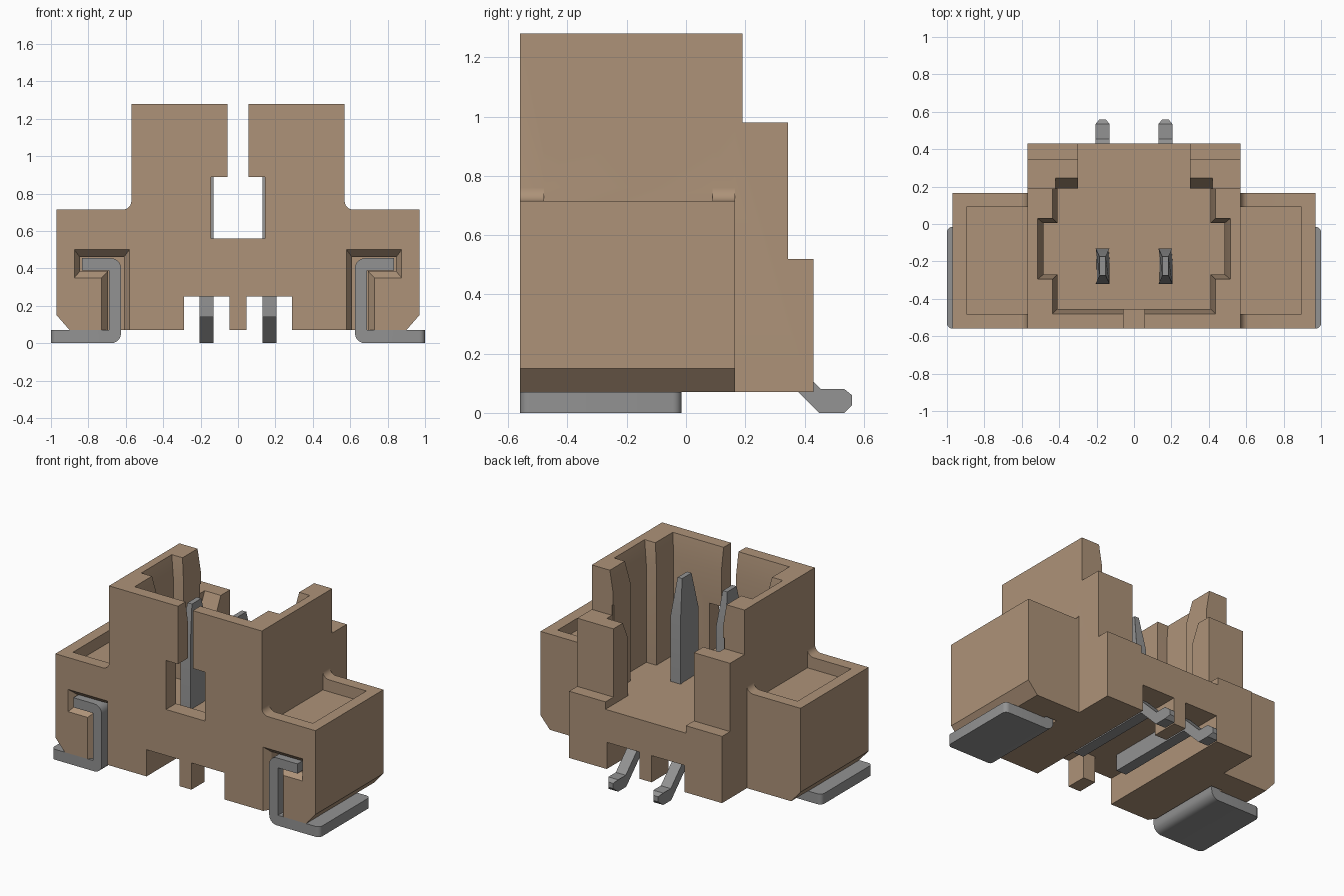
import bpy, bmesh, math
from mathutils import Vector

if "Cube" in bpy.data.objects:
    bpy.data.objects.remove(bpy.data.objects["Cube"], do_unlink=True)


def material(name, rgb):
    m = bpy.data.materials.new(name)
    m.use_nodes = True
    m.diffuse_color = (*rgb, 1)
    m.node_tree.nodes["Principled BSDF"].inputs["Base Color"].default_value = (*rgb, 1)
    return m


TAN = material("tan plastic", (0.42, 0.29, 0.19))
GREY = material("grey metal", (0.29, 0.29, 0.29))


def loft(name, axis, rings, mat=TAN):
    """Skin rings [(position, outline)] stacked along an axis; outlines use the other two axes."""
    def place(p, t):
        return {"x": (t, *p), "y": (p[0], t, p[1]), "z": (*p, t)}[axis]
    bm = bmesh.new()
    loops = [[bm.verts.new(place(p, t)) for p in pts] for t, pts in rings]
    n = len(loops[0])
    for a, b in zip(loops, loops[1:]):
        for i in range(n):
            bm.faces.new((a[i], a[(i + 1) % n], b[(i + 1) % n], b[i]))
    bm.faces.new(loops[0])
    bm.faces.new(loops[-1])
    bmesh.ops.recalc_face_normals(bm, faces=bm.faces)
    mesh = bpy.data.meshes.new(name)
    bm.to_mesh(mesh)
    bm.free()
    mesh.materials.append(mat)
    ob = bpy.data.objects.new(name, mesh)
    bpy.context.collection.objects.link(ob)
    return ob


def prism(name, axis, pts, lo, hi, mat=TAN):
    return loft(name, axis, [(lo, pts), (hi, pts)], mat)


def box(x0, x1, y0, y1, z0, z1):
    return prism("box_cutter", "z", [(x0, y0), (x1, y0), (x1, y1), (x0, y1)], z0, z1)


def combine(ob, other, operation="DIFFERENCE"):
    other.hide_render = True
    m = ob.modifiers.new("bool", "BOOLEAN")
    m.operation, m.solver, m.object = operation, "EXACT", other
    bpy.context.view_layer.objects.active = ob
    bpy.ops.object.modifier_apply(modifier=m.name)
    bpy.data.objects.remove(other, do_unlink=True)


def mirrored(half):
    """Complete a half outline (x > 0) with its reflection."""
    return half + [(-x, v) for x, v in reversed(half)]


def flip(pts, s):
    return [(s * x, v) for x, v in pts]


# Housing: front silhouette with side wings, fillets and chamfered lower corners
fillet = [(0.615 - 0.045 * math.sin(a), 0.76 - 0.045 * math.cos(a))
          for a in [math.pi / 2 * i / 6 for i in range(7)]]
half = [(0.90, 0.07), (0.97, 0.15), (0.97, 0.715)] + fillet + [(0.57, 1.28)]
housing = prism("housing", "y", mirrored(half), -0.56, 0.165)

# Stepped rear of the housing
core = [(-0.56, 0.07), (0.43, 0.07), (0.43, 0.52), (0.345, 0.52), (0.345, 0.98),
        (0.19, 0.98), (0.19, 1.28), (-0.56, 1.28)]
combine(housing, prism("core", "x", core, -0.57, 0.57), "UNION")

# Mating cavity with a flared mouth
FLOOR = 0.47
lower = mirrored([(0.41, -0.455), (0.41, -0.27), (0.485, -0.27), (0.485, 0.005),
                  (0.41, 0.005), (0.41, 0.19)])
upper = mirrored([(0.435, -0.48), (0.435, -0.295), (0.515, -0.295), (0.515, 0.03),
                  (0.435, 0.03), (0.435, 0.19)])
combine(housing, loft("cavity", "z", [(FLOOR, lower), (1.13, lower), (1.28, upper), (1.4, upper)]))
combine(housing, box(-0.30, 0.30, 0.1, 0.6, FLOOR, 1.5))

# Front key slot: wide window and narrow gap above it
combine(housing, box(-0.145, 0.145, -0.7, -0.40, 0.56, 0.89))
combine(housing, box(-0.055, 0.055, -0.7, -0.40, 0.8, 1.5))

# Opening between the underside ribs
combine(housing, box(-0.10, 0.10, -0.42, 0.25, -0.1, 0.25))

mouth = [(0.58, -0.05), (0.58, 0.50), (0.875, 0.50), (0.875, 0.35), (0.73, 0.35), (0.73, -0.05)]
throat = [(0.61, -0.05), (0.61, 0.46), (0.845, 0.46), (0.845, 0.385), (0.695, 0.385), (0.695, -0.05)]
for s in (1, -1):
    # Chamfered lead-in on each rear post
    x0, x1 = sorted((s * 0.29, s * 0.42))
    combine(housing, prism("lead_in", "x", [(0.18, 0.86), (0.19, 0.86), (0.245, 0.98),
                                            (0.245, 1.05), (0.18, 1.05)], x0, x1))
    # Shallow tray in the top of each wing
    x0, x1 = sorted((s * 0.57, s * 0.895))
    combine(housing, box(x0, x1, -0.48, 0.09, 0.635, 0.9))
    # Channel for each contact tail
    x0, x1 = sorted((s * 0.045, s * 0.29))
    combine(housing, box(x0, x1, -0.7, 0.6, -0.1, 0.25))
    # Hooked pocket for each anchor
    m, t = flip(mouth, s), flip(throat, s)
    combine(housing, loft("pocket", "y", [(-0.65, m), (-0.56, m), (-0.515, t), (0.0, t)]))

# Anchors: bent metal strips with a hook above and a solder plate below
strip = [(1.0, 0.0), (1.0, 0.07), (0.69, 0.07), (0.69, 0.39), (0.835, 0.39),
         (0.835, 0.455), (0.625, 0.455), (0.625, 0.0)]


def round_edges(ob, test, radius):
    bm = bmesh.new()
    bm.from_mesh(ob.data)
    edges = [e for e in bm.edges if test(*[v.co for v in e.verts])]
    bmesh.ops.bevel(bm, geom=edges, offset=radius, segments=5, profile=0.5, affect="EDGES")
    bm.to_mesh(ob.data)
    bm.free()


def outer_bend(a, b):
    return abs(a.y - b.y) > 0.1 and abs(abs(a.x) - 0.625) < 1e-3


def plate_corner(a, b):
    return abs(abs(a.x) - 1) < 1e-3 and abs(abs(b.x) - 1) < 1e-3 and abs(a.z - b.z) > 0.05


# Contact pins: tapered blade, buried bar and sloping tail
pin = [(-0.32, 0.14), (0.31, 0.14), (0.335, 0.115), (0.45, 0.0), (0.535, 0.0), (0.56, 0.025),
       (0.56, 0.06), (0.535, 0.08), (0.455, 0.08), (0.285, 0.25), (-0.13, 0.25),
       (-0.13, 0.92), (-0.175, 1.16), (-0.275, 1.16), (-0.32, 0.92)]

metal = []
for s, side in ((1, "left"), (-1, "right")):
    anchor = prism(side + "_anchor", "y", flip(strip, s), -0.56, -0.015, GREY)
    round_edges(anchor, outer_bend, 0.055)
    round_edges(anchor, plate_corner, 0.03)
    contact = prism(side + "_contact", "x", pin, s * 0.168 - 0.037, s * 0.168 + 0.037, GREY)
    for v in contact.data.vertices:
        if v.co.z > 1.1 or v.co.y > 0.55:
            v.co.x = s * 0.168 + 0.45 * (v.co.x - s * 0.168)
    metal += [anchor, contact]

# Smooth only the rounded bends and fillets
bpy.ops.object.select_all(action="DESELECT")
for ob in [housing] + metal:
    ob.select_set(True)
bpy.context.view_layer.objects.active = housing
bpy.ops.object.shade_smooth_by_angle(angle=math.radians(20))
